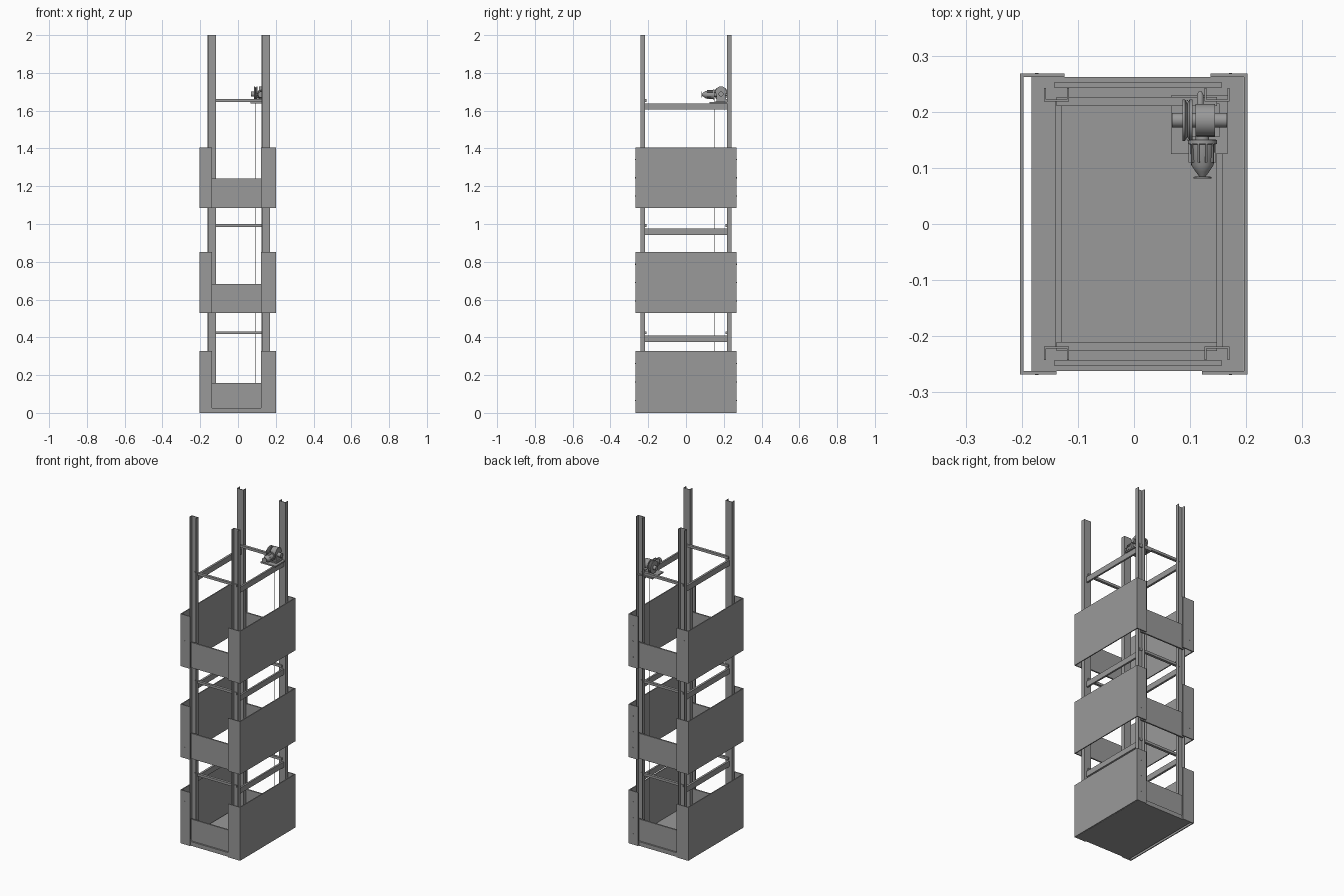
import bpy, bmesh, math
from mathutils import Matrix, Vector

cube = bpy.data.objects.get("Cube")
if cube:
    bpy.data.objects.remove(cube, do_unlink=True)

steel = bpy.data.materials.new("steel_grey")
steel.use_nodes = True
GREY = (0.32, 0.32, 0.32, 1)
steel.diffuse_color = GREY
steel.node_tree.nodes["Principled BSDF"].inputs["Base Color"].default_value = GREY


def finish(name, bm, smooth=False):
    bmesh.ops.recalc_face_normals(bm, faces=bm.faces)
    mesh = bpy.data.meshes.new(name)
    bm.to_mesh(mesh)
    bm.free()
    mesh.materials.append(steel)
    ob = bpy.data.objects.new(name, mesh)
    bpy.context.collection.objects.link(ob)
    if smooth:
        bpy.ops.object.select_all(action='DESELECT')
        ob.select_set(True)
        bpy.context.view_layer.objects.active = ob
        bpy.ops.object.shade_smooth_by_angle(angle=math.radians(35))
    return ob


def box(name, x, y, z):
    bm = bmesh.new()
    size = [b - a for a, b in (x, y, z)]
    mid = [(a + b) / 2 for a, b in (x, y, z)]
    bmesh.ops.create_cube(bm, size=1, matrix=Matrix.Translation(mid) @ Matrix.Diagonal((*size, 1)))
    return finish(name, bm)


def prism(name, outline, z0, z1):
    bm = bmesh.new()
    face = bm.faces.new([bm.verts.new((x, y, z0)) for x, y in outline])
    out = bmesh.ops.extrude_face_region(bm, geom=[face])
    top = [v for v in out["geom"] if isinstance(v, bmesh.types.BMVert)]
    bmesh.ops.translate(bm, vec=(0, 0, z1 - z0), verts=top)
    return finish(name, bm)


def lathe(name, start, axis, rings, sides=24):
    """Turned part: rings are (distance along axis, radius)."""
    bm = bmesh.new()
    turn = Vector((0, 0, 1)).rotation_difference(Vector(axis)).to_matrix()
    loops = []
    for d, r in rings:
        loops.append([bm.verts.new(Vector(start) + turn @ Vector(
            (r * math.cos(math.tau * i / sides), r * math.sin(math.tau * i / sides), d)))
            for i in range(sides)])
    for a, b in zip(loops, loops[1:]):
        for i in range(sides):
            j = (i + 1) % sides
            bm.faces.new((a[i], a[j], b[j], b[i]))
    bm.faces.new(loops[0])
    bm.faces.new(loops[-1])
    return finish(name, bm, True)


# Base floor
box("base_floor", (-0.183, 0.195), (-0.262, 0.262), (0, 0.025))

# Four channel posts, open outwards
for side, px in (("right", -0.138), ("left", 0.148)):
    for end, s in (("front", -1), ("back", 1)):
        w, t, inner, outer = 0.0225, 0.004, 0.218, 0.242
        shape = [(-w, outer), (-w, inner), (w, inner), (w, outer),
                 (w - t, outer), (w - t, inner + t), (t - w, inner + t), (t - w, outer)]
        prism(f"{end}_{side}_post", [(px + x, s * y) for x, y in shape], 0.025, 2)

# Three levels of cladding: folded side panels and low end panels
T = 0.006
for level, (z0, z1, low) in enumerate(((0, 0.327, 0.158), (0.528, 0.852, 0.683), (1.085, 1.405, 1.24)), 1):
    for side, xo, s, front, back in (("right", -0.203, 1, -0.138, -0.124), ("left", 0.202, -1, 0.121, 0.136)):
        Y = 0.268
        xi = xo + s * T
        prism(f"{side}_panel_{level}",
              [(front, -Y), (xo, -Y), (xo, Y), (back, Y),
               (back, Y - T), (xi, Y - T), (xi, T - Y), (front, T - Y)], z0, z1)
        # Fixing bolts on the folded flanges
        for h in (0.2, 0.5, 0.8):
            z = z0 + (z1 - z0) * h
            for end, e in (("front", -1), ("back", 1)):
                lathe(f"{end}_{side}_bolt_{level}", (xo + s * 0.03, e * Y, z), (0, e, 0),
                      ((0, 0.003), (0.001, 0.003)), 8)
    for end, e in (("front", -1), ("back", 1)):
        y = sorted((e * 0.243, e * 0.252))
        box(f"{end}_low_panel_{level}", (-0.143, 0.157), y, (max(z0, 0.025), low))

# Horizontal frames between the posts
for n, z in enumerate((0.375, 0.943, 1.605), 1):
    for side, x in (("right", (-0.141, -0.128)), ("left", (0.147, 0.158))):
        box(f"{side}_beam_{n}", x, (-0.22, 0.22), (z, z + 0.034))
    for end, y in (("front", (-0.226, -0.21)), ("back", (0.21, 0.226))):
        box(f"{end}_crossbar_{n}", (-0.138, 0.148), y, (z + 0.042, z + 0.057))

# Hoist platform and gearbox
box("hoist_platform", (0.066, 0.167), (0.125, 0.229), (1.637, 1.645))
box("gearbox_foot", (0.1, 0.152), (0.155, 0.215), (1.645, 1.652))
box("gearbox", (0.11, 0.144), (0.162, 0.208), (1.652, 1.705))
lathe("gearbox_dome", (0.11, 0.185, 1.7), (1, 0, 0), ((0, 0.029), (0.034, 0.029)))
lathe("drive_shaft", (0.068, 0.185, 1.688), (1, 0, 0), ((0, 0.013), (0.098, 0.013)))
lathe("rear_shaft", (0.118, 0.2, 1.685), (0, 1, 0), ((0, 0.006), (0.03, 0.006), (0.036, 0.003)), 16)

# Grooved rope wheel
lathe("rope_wheel", (0.086, 0.185, 1.69), (1, 0, 0),
      ((0, 0.037), (0.005, 0.037), (0.009, 0.03), (0.013, 0.037), (0.018, 0.037)), 32)
for y in (0.15, 0.22):
    lathe("hoist_rope", (0.095, y, 0.025), (0, 0, 1), ((0, 0.0012), (1.665, 0.0012)), 8)

# Motor with cooling ribs
MX, MZ = 0.122, 1.685
lathe("motor", (MX, 0.165, MZ), (0, -1, 0),
      ((0, 0.012), (0.014, 0.012), (0.015, 0.026), (0.022, 0.026), (0.023, 0.022),
       (0.06, 0.02), (0.072, 0.012), (0.08, 0.006), (0.081, 0.016), (0.084, 0.016)))
for i in range(10):
    a = math.tau * i / 10
    rib = box("motor_rib", (0.018, 0.0245), (-0.055, -0.022), (-0.0015, 0.0015))
    rib.matrix_world = Matrix.Translation((MX, 0.165, MZ)) @ Matrix.Rotation(a, 4, 'Y')
